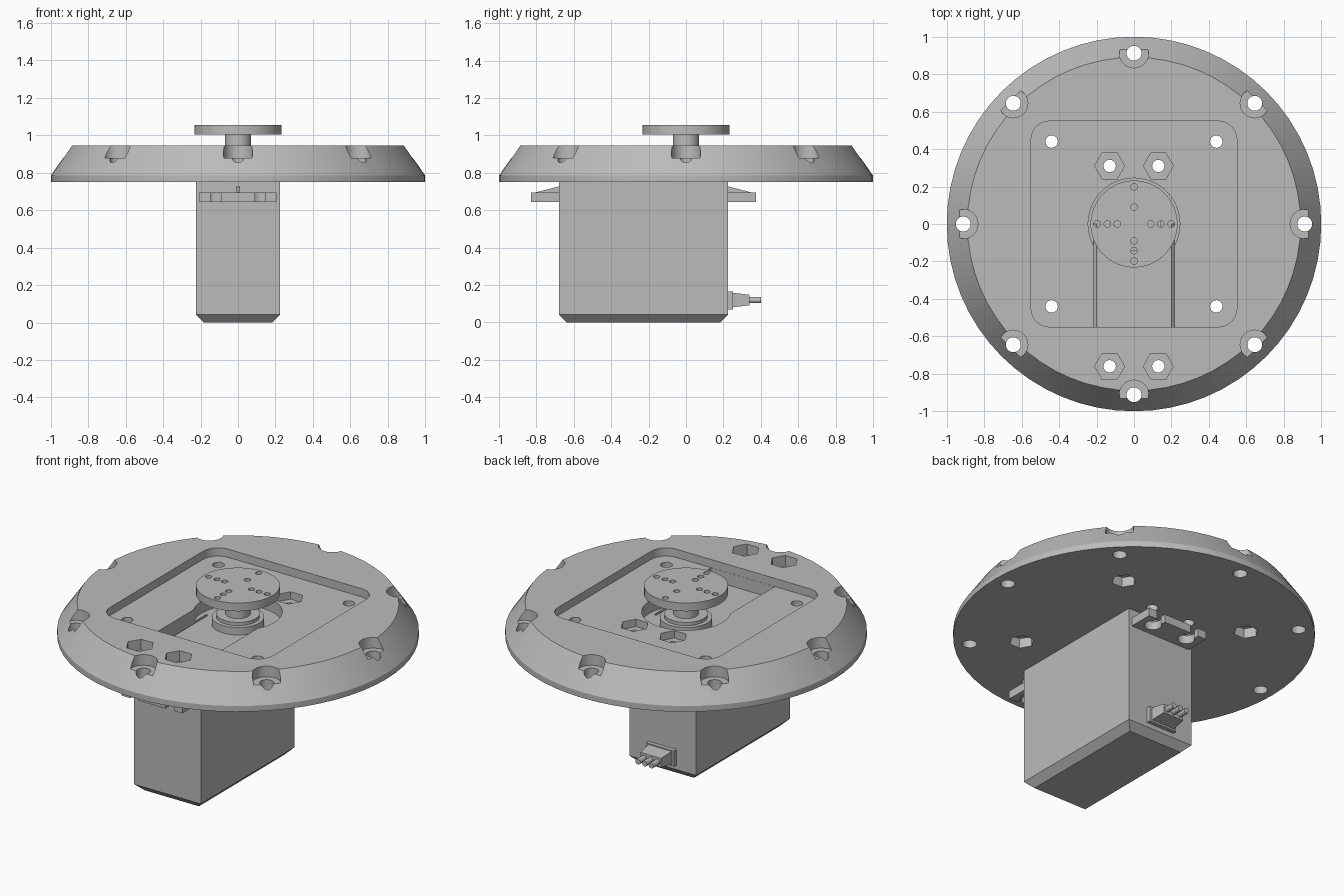
import bpy, bmesh, math
from mathutils import Matrix, Vector

if "Cube" in bpy.data.objects:
    bpy.data.objects.remove(bpy.data.objects["Cube"])

grey = bpy.data.materials.new("plain_grey")
grey.use_nodes = True
colour = (0.5, 0.5, 0.5, 1)
grey.diffuse_color = colour
grey.node_tree.nodes["Principled BSDF"].inputs["Base Color"].default_value = colour


def make(name, bm):
    bmesh.ops.recalc_face_normals(bm, faces=bm.faces)
    mesh = bpy.data.meshes.new(name)
    bm.to_mesh(mesh)
    bm.free()
    mesh.materials.append(grey)
    ob = bpy.data.objects.new(name, mesh)
    bpy.context.collection.objects.link(ob)
    return ob


def loft(name, rings):
    """Skin a stack of equal-sized point rings and cap both ends."""
    bm = bmesh.new()
    loops = [[bm.verts.new(p) for p in ring] for ring in rings]
    n = len(loops[0])
    for a, b in zip(loops, loops[1:]):
        for i in range(n):
            j = (i + 1) % n
            bm.faces.new((a[i], a[j], b[j], b[i]))
    bm.faces.new(loops[0])
    bm.faces.new(loops[-1])
    return make(name, bm)


def turned(name, profile, x=0, y=0, n=32):
    angles = [2 * math.pi * i / n for i in range(n)]
    return loft(name, [[(x + r * math.cos(a), y + r * math.sin(a), z) for a in angles]
                       for r, z in profile])


def rod(name, x, y, r, z0, z1, n=24):
    return turned(name, [(r, z0), (r, z1)], x, y, n)


def box(name, x0, x1, y0, y1, z0, z1):
    def ring(z):
        return [(x0, y0, z), (x1, y0, z), (x1, y1, z), (x0, y1, z)]
    return loft(name, [ring(z0), ring(z1)])


def cut(target, tool):
    tool.hide_render = True
    mod = target.modifiers.new("cut", 'BOOLEAN')
    mod.operation, mod.solver, mod.object = 'DIFFERENCE', 'EXACT', tool
    bpy.context.view_layer.update()
    graph = bpy.context.evaluated_depsgraph_get()
    mesh = bpy.data.meshes.new_from_object(target.evaluated_get(graph))
    target.modifiers.clear()
    target.data = mesh
    bpy.data.objects.remove(tool)


def smooth(ob, angle=25):
    bpy.ops.object.select_all(action='DESELECT')
    ob.select_set(True)
    bpy.context.view_layer.objects.active = ob
    bpy.ops.object.shade_smooth_by_angle(angle=math.radians(angle))


# Round mounting plate with a sloping rim
TOP, FLOOR, BED = 0.945, 0.895, 0.82
plate = turned("mounting_plate", [(1, 0.75), (1, 0.785), (0.89, TOP)], n=64)

# Rounded square recess
corner, inner = 0.1, 0.45
outline = []
for k, (sx, sy) in enumerate([(1, 1), (-1, 1), (-1, -1), (1, -1)]):
    for i in range(7):
        a = math.radians(90 * k + 15 * i)
        outline.append((sx * inner + corner * math.cos(a), sy * inner + corner * math.sin(a)))
cut(plate, loft("recess", [[(x, y, z) for x, y in outline] for z in (FLOOR, 1.1)]))

# Shaft well and motor slot
cut(plate, rod("well", 0, 0, 0.245, BED, 1.1, 48))
cut(plate, box("slot", -0.215, 0.215, -0.549, 0, 0.7, 1.1))

# Rim screw holes with counterbores
for i in range(8):
    a = math.radians(45 * i)
    x, y = 0.912 * math.cos(a), 0.912 * math.sin(a)
    cut(plate, rod("counterbore", x, y, 0.078, 0.88, 1.1))
    cut(plate, rod("screw_hole", x, y, 0.04, 0.7, 1.1))

# Nut pockets: two pairs from above, four corner ones from below
for sx in (-1, 1):
    for y, z in ((0.31, 0.85), (-0.76, 0.88)):
        cut(plate, rod("nut_pocket", sx * 0.13, y, 0.08, z, 1.1, 6))
        cut(plate, rod("bolt_hole", sx * 0.13, y, 0.033, 0.7, 1.1))
    for sy in (-1, 1):
        cut(plate, rod("nut_pocket", sx * 0.44, sy * 0.44, 0.07, 0.7, 0.81, 6))
        cut(plate, rod("bolt_hole", sx * 0.44, sy * 0.44, 0.033, 0.7, 1.1))
smooth(plate)

# Motor case with bevelled ends
W, FRONT, BACK = 0.225, -0.68, 0.225


def case_ring(z, inset):
    x, y0, y1 = W - inset, FRONT + inset, BACK - inset
    return [(-x, y0, z), (x, y0, z), (x, y1, z), (-x, y1, z)]


loft("motor_case", [case_ring(0, 0.042), case_ring(0.042, 0),
                    case_ring(BED - 0.025, 0), case_ring(BED, 0.025)])

# Slotted mounting tabs, each with a stiffening rib
for name, wall, s in (("front", FRONT, -1), ("back", BACK, 1)):
    tip = wall + s * 0.15
    tab = box(name + "_tab", -0.205, 0.205, *sorted((wall - s * 0.02, tip)), 0.645, 0.695)
    for sx in (-1, 1):
        x = sx * 0.12
        cut(tab, rod("tab_hole", x, wall + s * 0.08, 0.048, 0.6, 0.75))
        cut(tab, box("tab_opening", x - 0.028, x + 0.028,
                     *sorted((wall + s * 0.08, tip + s * 0.1)), 0.6, 0.75))
    smooth(tab)
    loft(name + "_rib", [[(x, wall - s * 0.01, 0.69), (x, wall + s * 0.145, 0.69),
                          (x, wall - s * 0.01, 0.73)] for x in (-0.008, 0.008)])

# Output shaft and boss
shaft = turned("output_shaft", [(0.145, BED - 0.01), (0.145, 0.865), (0.12, 0.865),
                                (0.12, 0.885), (0.07, 0.885), (0.07, 1.01)], n=40)
smooth(shaft)

# Drilled disc on the shaft
horn = rod("output_disc", 0, 0, 0.232, 1.005, 1.055, 64)
for i in range(4):
    a = math.pi / 2 * i
    for r in (0.09, 0.142, 0.198):
        cut(horn, rod("drilling", r * math.cos(a), r * math.sin(a), 0.018, 0.9, 1.2, 16))
smooth(horn)

# Cable socket: flange, tapered boot and three round wires
box("socket_flange", -0.095, 0.095, 0.215, 0.25, 0.07, 0.165)


def boot_ring(y, w, h):
    return [(-w, y, 0.12 - h), (w, y, 0.12 - h), (w, y, 0.12 + h), (-w, y, 0.12 + h)]


loft("socket_boot", [boot_ring(0.24, 0.08, 0.04), boot_ring(0.34, 0.07, 0.028)])
for i, side in enumerate(("right", "middle", "left")):
    wire = rod(side + "_wire", 0, 0, 0.017, 0, 0.08, 16)
    wire.data.transform(Matrix.Translation(Vector((0.045 * (i - 1), 0.32, 0.12)))
                        @ Matrix.Rotation(-math.pi / 2, 4, 'X'))
    smooth(wire)
